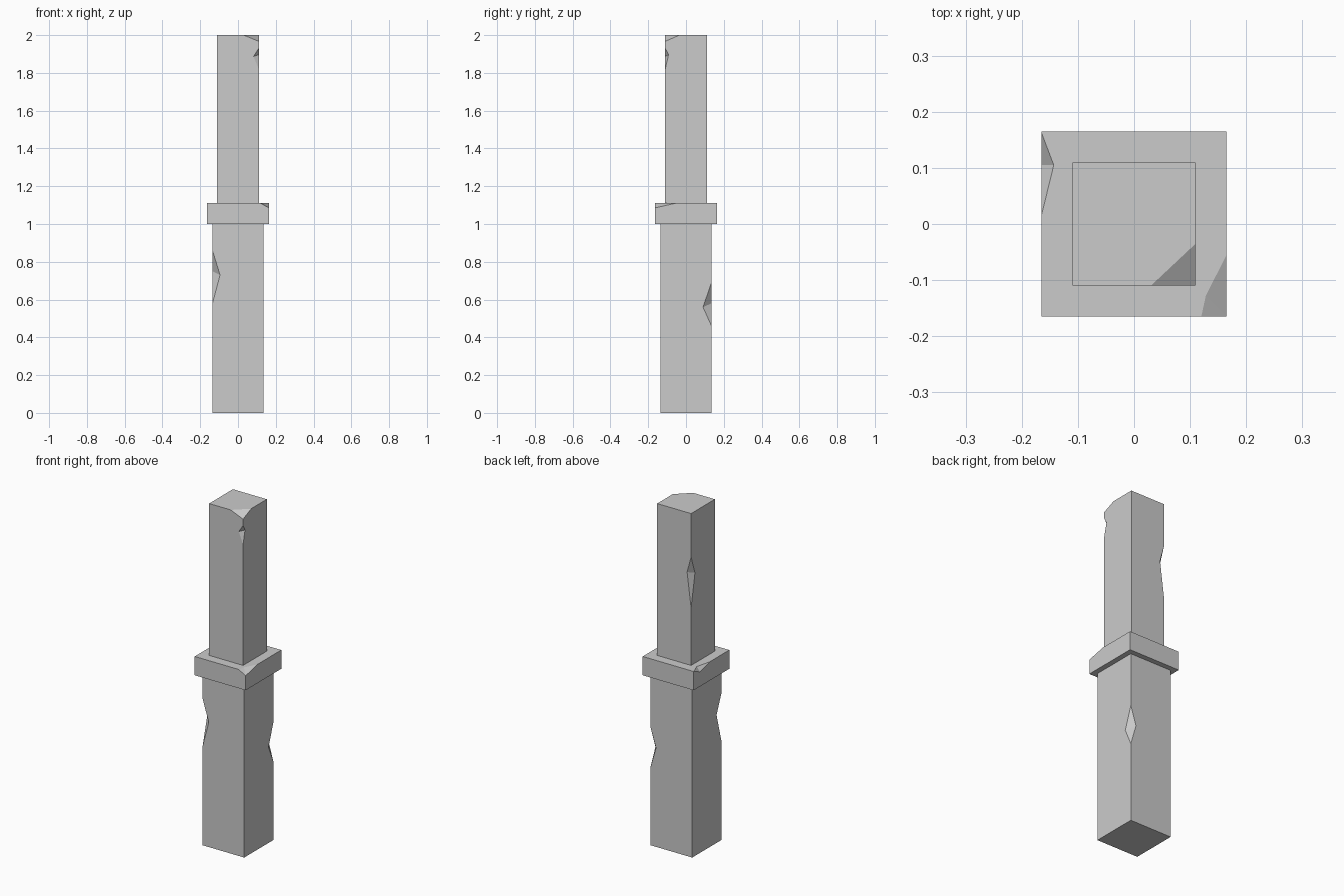
import bpy, bmesh
from mathutils import Vector

if "Cube" in bpy.data.objects:
    bpy.data.objects.remove(bpy.data.objects["Cube"])


def block(name, half, z0, z1):
    bpy.ops.mesh.primitive_cube_add(size=1, location=(0, 0, (z0 + z1) / 2))
    ob = bpy.context.object
    ob.name = name
    ob.scale = (2 * half, 2 * half, z1 - z0)
    bpy.ops.object.transform_apply(location=True, scale=True)
    return ob


def chip(ob, *points, inner=2):
    """Remove the hull of the points. It is enlarged about the mean of the
    first `inner` points so that only the broken facets stay in place."""
    pts = [Vector(p) for p in points]
    pivot = sum(pts[:inner], Vector()) / inner
    bm = bmesh.new()
    for p in pts:
        bm.verts.new(pivot + (p - pivot) * 1.6)
    bmesh.ops.convex_hull(bm, input=bm.verts[:])
    bmesh.ops.recalc_face_normals(bm, faces=bm.faces[:])
    mesh = bpy.data.meshes.new("chip_cutter")
    bm.to_mesh(mesh)
    bm.free()
    cutter = bpy.data.objects.new("chip_cutter", mesh)
    bpy.context.collection.objects.link(cutter)
    cutter.hide_render = True
    mod = ob.modifiers.new("chip", 'BOOLEAN')
    mod.operation = 'DIFFERENCE'
    mod.solver = 'EXACT'
    mod.object = cutter
    bpy.context.view_layer.objects.active = ob
    bpy.ops.object.modifier_apply(modifier=mod.name)
    bpy.data.objects.remove(cutter)


def edge_notch(ob, half, sx, sy, top, bottom, along_x, along_y):
    """Notch in a vertical edge; along_x / along_y are (depth, z) of its
    deepest point on the y-facing and x-facing sides."""
    x, y = sx * half, sy * half
    chip(ob, (x - sx * along_x[0], y, along_x[1]),
         (x, y - sy * along_y[0], along_y[1]),
         (x, y, top), (x, y, bottom))


# Lower post with two notched edges
L = 0.135
lower = block("lower_post", L, 0, 1.0)
edge_notch(lower, L, -1, -1, 0.86, 0.58, (0.04, 0.73), (0.045, 0.75))
edge_notch(lower, L, 1, 1, 0.69, 0.46, (0.035, 0.58), (0.045, 0.56))

# Collar with a broken corner and a chipped left rim
C = 0.165
collar = block("collar", C, 1.0, 1.11)
chip(collar, (0.128, -0.128, 1.11), (C, -C, 1.085),
     (0.12, -C, 1.11), (C, -0.055, 1.11), (C, -C, 1.11))
chip(collar, (-0.143, 0.105, 1.11), (-C, 0.105, 1.085),
     (-C, 0.163, 1.11), (-C, 0.015, 1.11))

# Upper post with two notched edges and a broken top corner
U = 0.11
upper = block("upper_post", U, 1.11, 2.0)
edge_notch(upper, U, 1, -1, 1.93, 1.82, (0.028, 1.887), (0.018, 1.897))
edge_notch(upper, U, -1, 1, 1.745, 1.445, (0.026, 1.65), (0.036, 1.64))
chip(upper, (0.03, -U, 2.0), (U, -0.035, 2.0), (U, -U, 1.967),
     (U, -U, 2.0), inner=3)
